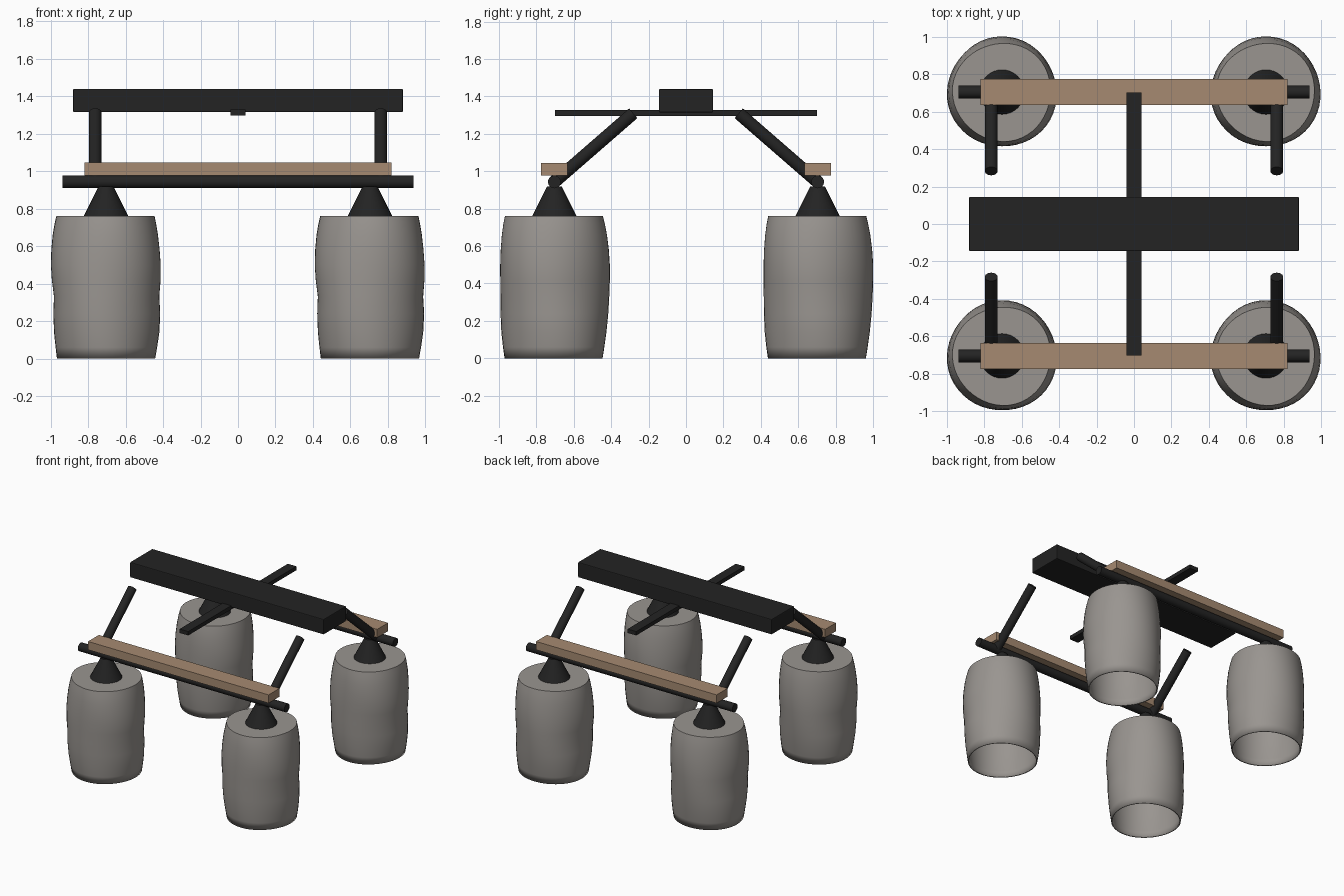
import bpy, bmesh, math
from mathutils import Vector

if "Cube" in bpy.data.objects:
    bpy.data.objects.remove(bpy.data.objects["Cube"], do_unlink=True)


def material(name, r, g, b):
    mat = bpy.data.materials.new(name)
    mat.use_nodes = True
    mat.diffuse_color = (r, g, b, 1)
    bsdf = mat.node_tree.nodes["Principled BSDF"]
    bsdf.inputs["Base Color"].default_value = (r, g, b, 1)
    bsdf.inputs["Roughness"].default_value = 0.8
    return mat


BLACK = material("black metal", 0.017, 0.017, 0.017)
WOOD = material("light wood", 0.38, 0.255, 0.165)
GREY = material("warm grey", 0.32, 0.30, 0.28)


def finish(name, mat, smooth=True):
    obj = bpy.context.object
    obj.name = name
    obj.data.materials.append(mat)
    if smooth:
        bpy.ops.object.shade_smooth_by_angle(angle=math.radians(35))
    return obj


def box(name, mat, size, loc, bevel=0):
    bpy.ops.mesh.primitive_cube_add(size=1, location=loc)
    bpy.context.object.scale = size
    bpy.ops.object.transform_apply(location=False, rotation=False, scale=True)
    obj = finish(name, mat, False)
    if bevel:
        mod = obj.modifiers.new("soft edges", "BEVEL")
        mod.width = bevel
        mod.segments = 2
    return obj


def rod(name, mat, start, end, radius):
    a, b = Vector(start), Vector(end)
    bpy.ops.mesh.primitive_cylinder_add(vertices=24, radius=radius, depth=(b - a).length,
                                        location=(a + b) / 2)
    bpy.context.object.rotation_euler = (b - a).to_track_quat("Z", "Y").to_euler()
    return finish(name, mat)


# Barrel shell: bulging profile, slightly dented and twisted, open underneath
PROFILE = [(0, 0.262), (0.06, 0.271), (0.14, 0.281), (0.24, 0.288), (0.33, 0.291),
           (0.42, 0.293), (0.5, 0.293), (0.58, 0.289), (0.66, 0.281), (0.72, 0.271), (0.76, 0.262)]
SIDES = 48


def barrel_mesh():
    bm = bmesh.new()
    rings = []
    for z, radius in PROFILE:
        ring = []
        for i in range(SIDES):
            t = math.tau * i / SIDES
            dent = 0.01 * math.exp(-((z - 0.33) / 0.08) ** 2) * math.cos(t) ** 2
            r = radius - dent + 0.004 * math.sin(3 * t + 7 * z)
            ring.append(bm.verts.new((r * math.cos(t), r * math.sin(t), z)))
        rings.append(ring)
    for low, high in zip(rings, rings[1:]):
        for i in range(SIDES):
            j = (i + 1) % SIDES
            bm.faces.new((low[i], low[j], high[j], high[i]))
    bm.faces.new(rings[-1])
    mesh = bpy.data.meshes.new("barrel")
    bm.to_mesh(mesh)
    bm.free()
    mesh.materials.append(GREY)
    return mesh


C = 0.704
barrel = barrel_mesh()
for side, sx in (("left", 1), ("right", -1)):
    for end, sy in (("front", -1), ("back", 1)):
        tag = f"{end}_{side}"
        obj = bpy.data.objects.new(f"barrel_{tag}", barrel)
        bpy.context.collection.objects.link(obj)
        obj.location = (sx * C, sy * C, 0)
        shell = obj.modifiers.new("shell", "SOLIDIFY")
        shell.thickness = 0.01
        shell.offset = -1
        bpy.ops.object.select_all(action="DESELECT")
        obj.select_set(True)
        bpy.context.view_layer.objects.active = obj
        bpy.ops.object.shade_smooth_by_angle(angle=math.radians(40))

        # Cone mount on the barrel
        bpy.ops.mesh.primitive_cone_add(vertices=32, radius1=0.12, radius2=0.04, depth=0.16,
                                        location=(sx * C, sy * C, 0.838))
        finish(f"cone_mount_{tag}", BLACK)

        # Sloping strut from the rail towards the deck
        rod(f"strut_{tag}", BLACK, (sx * 0.762, sy * C, 0.943), (sx * 0.762, sy * 0.282, 1.31), 0.034)

# Rails and wooden planks
for end, sy in (("front", -1), ("back", 1)):
    rod(f"rail_{end}", BLACK, (-0.937, sy * C, 0.943), (0.937, sy * C, 0.943), 0.034)
    box(f"plank_{end}", WOOD, (1.64, 0.14, 0.068), (0, sy * C, 1.011))

# Deck and the flat bar crossing under it
box("deck", BLACK, (1.76, 0.29, 0.125), (0, 0, 1.377), 0.006)
box("cross_bar", BLACK, (0.078, 1.402, 0.032), (0, 0, 1.312))
